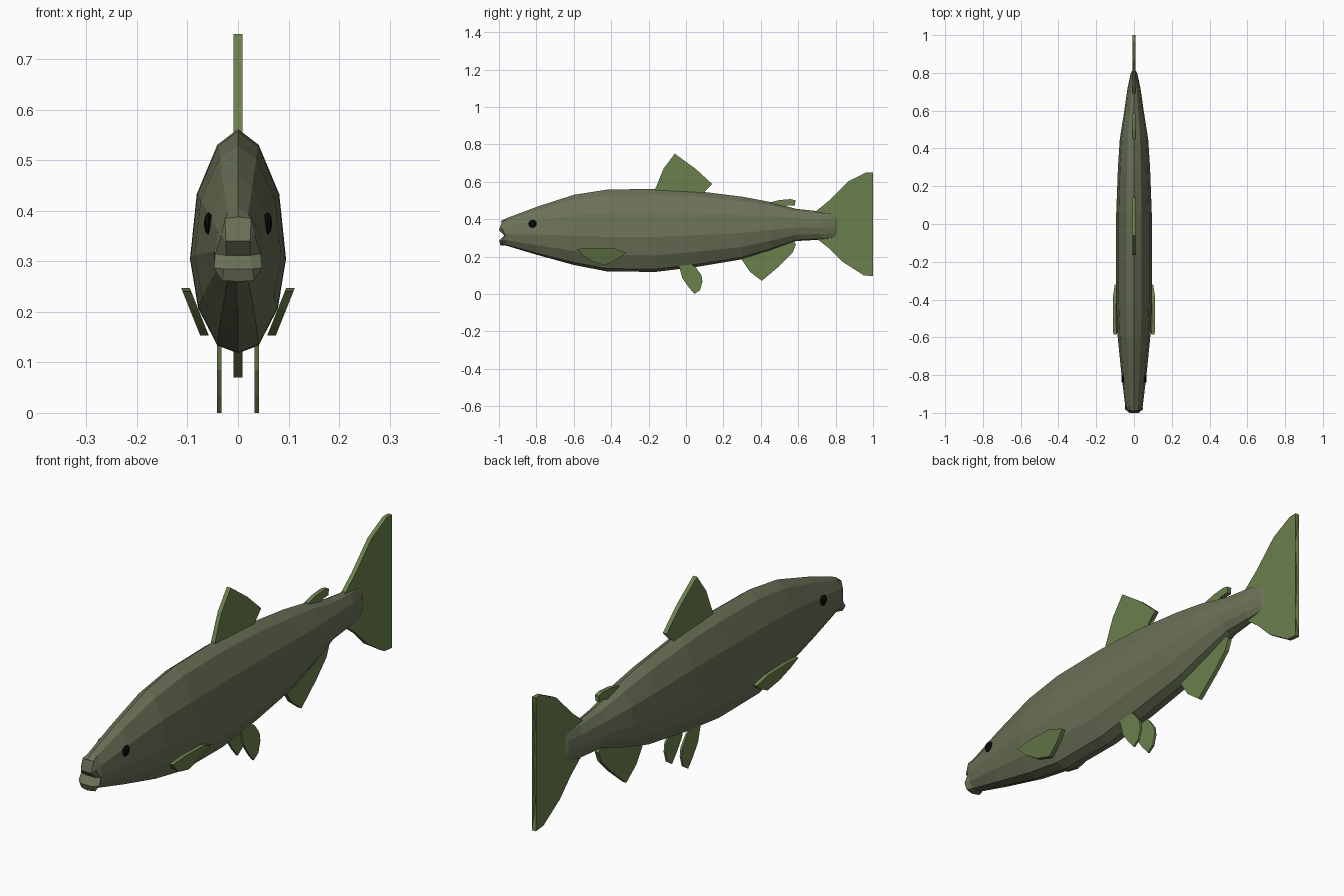
import bpy, bmesh, math
from mathutils import Vector

if "Cube" in bpy.data.objects:
    bpy.data.objects.remove(bpy.data.objects["Cube"])


def material(name, rgb):
    m = bpy.data.materials.new(name)
    m.diffuse_color = (*rgb, 1)
    m.use_nodes = True
    m.node_tree.nodes["Principled BSDF"].inputs["Base Color"].default_value = m.diffuse_color
    return m


skin = material("skin", (0.145, 0.165, 0.095))
fin_mat = material("fin_green", (0.147, 0.216, 0.075))
black = material("eye_black", (0.003, 0.004, 0.003))


def finish(bm, name, mat):
    bmesh.ops.recalc_face_normals(bm, faces=bm.faces)
    me = bpy.data.meshes.new(name)
    bm.to_mesh(me)
    bm.free()
    me.materials.append(mat)
    ob = bpy.data.objects.new(name, me)
    bpy.context.collection.objects.link(ob)
    return ob


# Body: one twelve-sided profile lofted through stations (y, top, bottom, half width)
half = [(0.43, 0.93), (0.86, 0.71), (1, 0.42), (0.83, 0.2), (0.43, 0.035)]
profile = [(0, 1)] + half + [(0, 0)] + [(-x, z) for x, z in reversed(half)]
stations = [
    (-0.96, 0.405, 0.258, 0.047), (-0.8, 0.465, 0.21, 0.066),
    (-0.6, 0.53, 0.155, 0.086), (-0.42, 0.558, 0.12, 0.094),
    (-0.16, 0.562, 0.118, 0.095), (0.06, 0.55, 0.145, 0.094),
    (0.3, 0.52, 0.185, 0.085), (0.45, 0.492, 0.232, 0.075),
    (0.59, 0.455, 0.283, 0.053), (0.72, 0.441, 0.29, 0.034),
    (0.795, 0.437, 0.297, 0.018), (0.815, 0.41, 0.315, 0.007),
]
bm = bmesh.new()

# Snout: lips forward, corners of the mouth set back
lips = [(0.026, 0.385, -0.985), (0.033, 0.352, -0.985), (0.045, 0.315, -0.967),
        (0.048, 0.287, -0.98), (0.032, 0.262, -0.985)]
snout = [(0, -0.992, 0.388)] + [(x, y, z) for x, z, y in lips] + [(0, -0.992, 0.26)]
snout += [(-x, y, z) for x, z, y in reversed(lips)]
rings = [[bm.verts.new(p) for p in snout]]
for y, top, bottom, w in stations:
    rings.append([bm.verts.new((x * w, y, bottom + z * (top - bottom))) for x, z in profile])
for a, b in zip(rings, rings[1:]):
    for i in range(12):
        j = (i + 1) % 12
        bm.faces.new((a[i], a[j], b[j], b[i]))
bm.faces.new(rings[-1])

# Mouth: upper lip, groove and lower lip
r = rings[0]
upper = [bm.verts.new((x, -1, 0.34)) for x in (0.024, -0.024)]
groove = [bm.verts.new((x, -0.972, 0.312)) for x in (0.024, -0.024)]
lower = [bm.verts.new((x, -0.998, 0.285)) for x in (0.028, -0.028)]
for face in (
    (r[0], r[1], upper[0], upper[1], r[11]), (r[1], r[2], upper[0]), (r[11], upper[1], r[10]),
    (upper[0], groove[0], groove[1], upper[1]),
    (r[2], r[3], groove[0], upper[0]), (r[10], upper[1], groove[1], r[9]),
    (groove[0], lower[0], lower[1], groove[1]),
    (r[3], r[4], lower[0], groove[0]), (r[9], groove[1], lower[1], r[8]),
    (lower[0], r[5], r[6], r[7], lower[1]), (r[4], r[5], lower[0]), (r[8], lower[1], r[7]),
):
    bm.faces.new(face)
finish(bm, "body", skin)


# Fins: a side outline (y, z) extruded; x follows x0 + slope * (z - z0)
def fin(name, outline, thick=0.018, x0=0.0, slope=0.0, z0=0.0, side=1):
    bm = bmesh.new()
    layers = []
    for s in (-0.5, 0.5):
        layers.append([bm.verts.new((side * (x0 + slope * (z - z0) + s * thick), y, z))
                       for y, z in outline])
    n = len(outline)
    for i in range(n):
        j = (i + 1) % n
        bm.faces.new((layers[0][i], layers[0][j], layers[1][j], layers[1][i]))
    caps = [bm.faces.new(l) for l in layers]
    bmesh.ops.triangulate(bm, faces=caps)
    return finish(bm, name, fin_mat)


fin("dorsal_fin", [(-0.165, 0.53), (-0.165, 0.56), (-0.12, 0.67), (-0.06, 0.75),
                   (0.05, 0.67), (0.14, 0.588), (0.075, 0.553), (0.075, 0.52)])
fin("adipose_fin", [(0.44, 0.47), (0.45, 0.49), (0.5, 0.502), (0.56, 0.507),
                    (0.585, 0.5), (0.583, 0.474), (0.54, 0.472), (0.52, 0.455)])
fin("anal_fin", [(0.3, 0.2), (0.3, 0.18), (0.34, 0.12), (0.405, 0.07), (0.5, 0.15),
                 (0.57, 0.22), (0.588, 0.265), (0.56, 0.3)])
fin("tail_fin", [(0.68, 0.43), (0.76, 0.495), (0.865, 0.6), (0.965, 0.65), (1, 0.65),
                 (0.977, 0.53), (0.987, 0.37), (0.977, 0.2), (1, 0.095), (0.95, 0.1),
                 (0.84, 0.17), (0.77, 0.24), (0.68, 0.31)])

pelvic = [(-0.04, 0.16), (-0.02, 0.085), (0.015, 0.035), (0.045, 0), (0.075, 0.02),
          (0.088, 0.065), (0.083, 0.1), (0.05, 0.145), (0.02, 0.165)]
pectoral = [(-0.585, 0.24), (-0.5, 0.247), (-0.38, 0.243), (-0.32, 0.22),
            (-0.36, 0.19), (-0.43, 0.153), (-0.5, 0.172), (-0.55, 0.205)]
for side, label in ((1, "right"), (-1, "left")):
    fin("pelvic_fin_" + label, pelvic, 0.009, x0=0.037, side=side)
    fin("pectoral_fin_" + label, pectoral, 0.017, x0=0.065, slope=0.4, z0=0.15, side=side)
    # Eyes: flattened low-sided balls
    bm = bmesh.new()
    bmesh.ops.create_uvsphere(bm, u_segments=8, v_segments=6, radius=1)
    for v in bm.verts:
        v.co = Vector((side * 0.0585 + v.co.x * 0.009, -0.82 + v.co.y * 0.022, 0.375 + v.co.z * 0.022))
    finish(bm, "eye_" + label, black)
